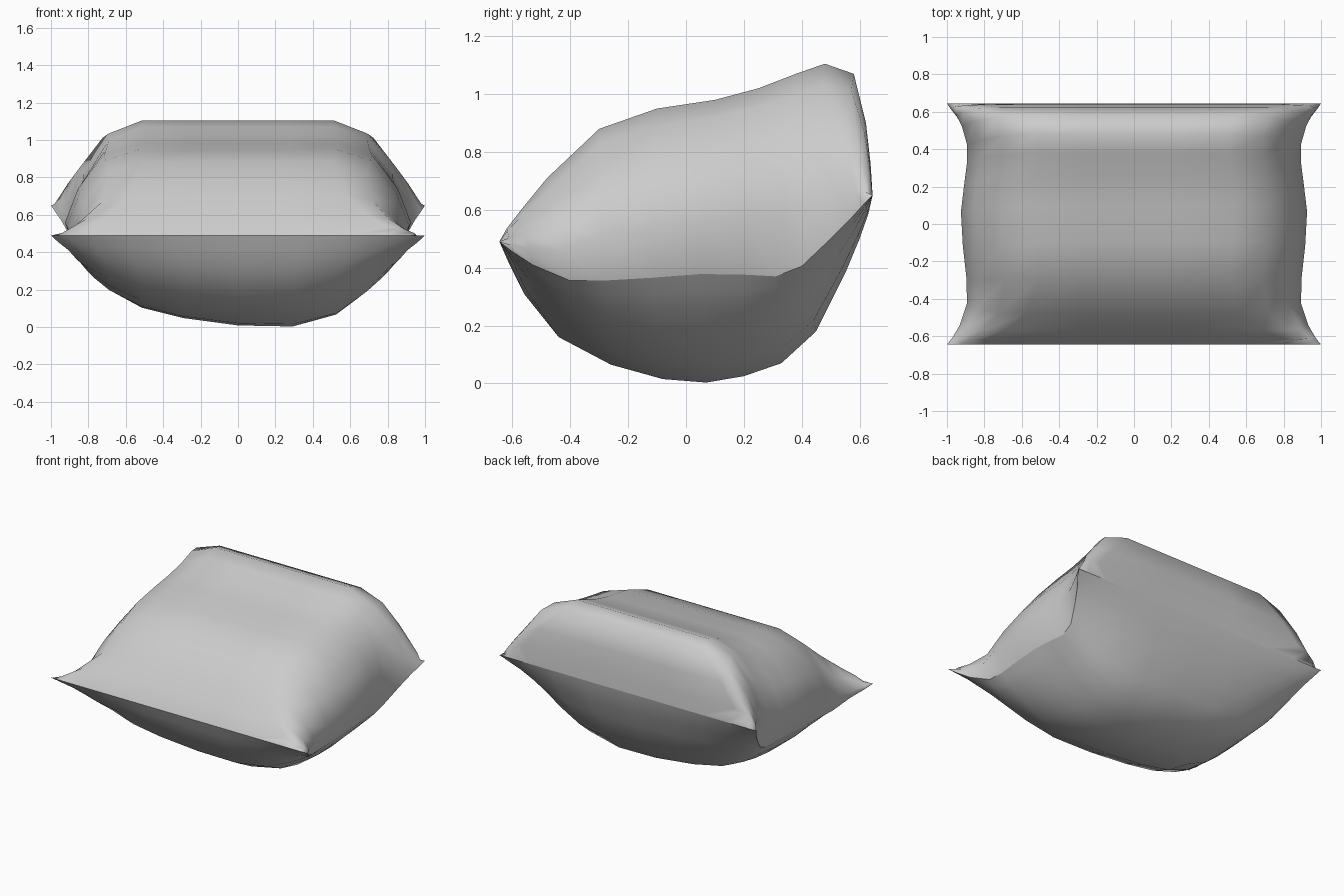
import bpy, bmesh

if "Cube" in bpy.data.objects:
    bpy.data.objects.remove(bpy.data.objects["Cube"])

# Stations front to back: top (y, z), bottom (y, z), side (half width, seam y, seam z),
# how far the side seam tucks in, and how tightly the edge rounding hugs the side
stations = [
    ((-.645, .49), (-.645, .49), (1.0, -.645, .49), 0, .3),
    ((-.62, .535), (-.61, .41), (.972, -.60, .455), .01, .4),
    ((-.57, .60), (-.56, .31), (.935, -.53, .41), .03, .6),
    ((-.48, .71), (-.44, .16), (.897, -.40, .355), .04, .85),
    ((-.30, .88), (-.26, .065), (.90, -.29, .355), .05, 1),
    ((-.10, .95), (-.08, .015), (.92, -.12, .365), .06, 1),
    ((.10, .98), (.07, .003), (.93, .05, .378), .07, 1),
    ((.25, 1.02), (.20, .025), (.912, .20, .376), .06, 1),
    ((.38, 1.07), (.33, .07), (.897, .31, .37), .05, 1),
    ((.48, 1.105), (.45, .18), (.897, .40, .405), .04, 1),
    ((.58, 1.07), (.55, .38), (.925, .50, .50), .02, .95),
    ((.622, .90), (.60, .50), (.955, .57, .57), .01, .6),
    ((.638, .76), (.63, .585), (.98, .615, .62), 0, .38),
    ((.645, .65), (.645, .65), (1.0, .645, .65), 0, .3),
]
# Puffiness across the width: (fraction of half width, blend from seam to centre)
half = [(.3, 1), (.57, 1), (.77, .9), (.92, .6), (.995, .3), (1, 0)]
top_puff = [(-t, w) for t, w in reversed(half)] + [(0, 1)] + half
bottom_puff = [(-1, 0), (-.95, .15), (-.9, .28), (-.8, .48), (-.6, .73), (-.34, .88), (0, .985),
               (.34, 1), (.61, .83), (.8, .5), (.9, .28), (.95, .15), (1, 0)]

bm = bmesh.new()


def add_sheet(puff, side):
    """Lay one fabric panel; side 0 is the top, 1 the bottom."""
    rows = []
    for st in stations:
        (cy, cz), (sx, sy, sz), tuck, hug = st[side], *st[2:]
        row = []
        for t, w in puff:
            sign = -1 if t < 0 else 1
            a = abs(t)
            if a > .5 and side == 0:
                a = 1 - (1 - a) * hug
            width = sx - tuck if side == 1 or w == 0 else sx
            row.append(bm.verts.new((sign * a * width, sy + (cy - sy) * w, sz + (cz - sz) * w)))
        rows.append(row)
    for a, b in zip(rows, rows[1:]):
        for i in range(len(puff) - 1):
            quad = [a[i], a[i + 1], b[i + 1], b[i]]
            bm.faces.new(quad if side == 0 else quad[::-1])
    # Match both panels along the straight front and back seams
    for row in (rows[0], rows[-1]):
        for v, (t, w) in zip(row, top_puff):
            v.co.x = t
    return rows


add_sheet(top_puff, 0)
add_sheet(bottom_puff, 1)

# Sew the panels together and keep the seam crisp
rim = [e for e in bm.edges if e.is_boundary]
for e in rim:
    e.smooth = False
bmesh.ops.remove_doubles(bm, verts=list({v for e in rim for v in e.verts}), dist=.0005)
for f in bm.faces:
    f.smooth = True

mesh = bpy.data.meshes.new("pillow")
bm.to_mesh(mesh)
bm.free()
pillow = bpy.data.objects.new("pillow", mesh)
bpy.context.collection.objects.link(pillow)
